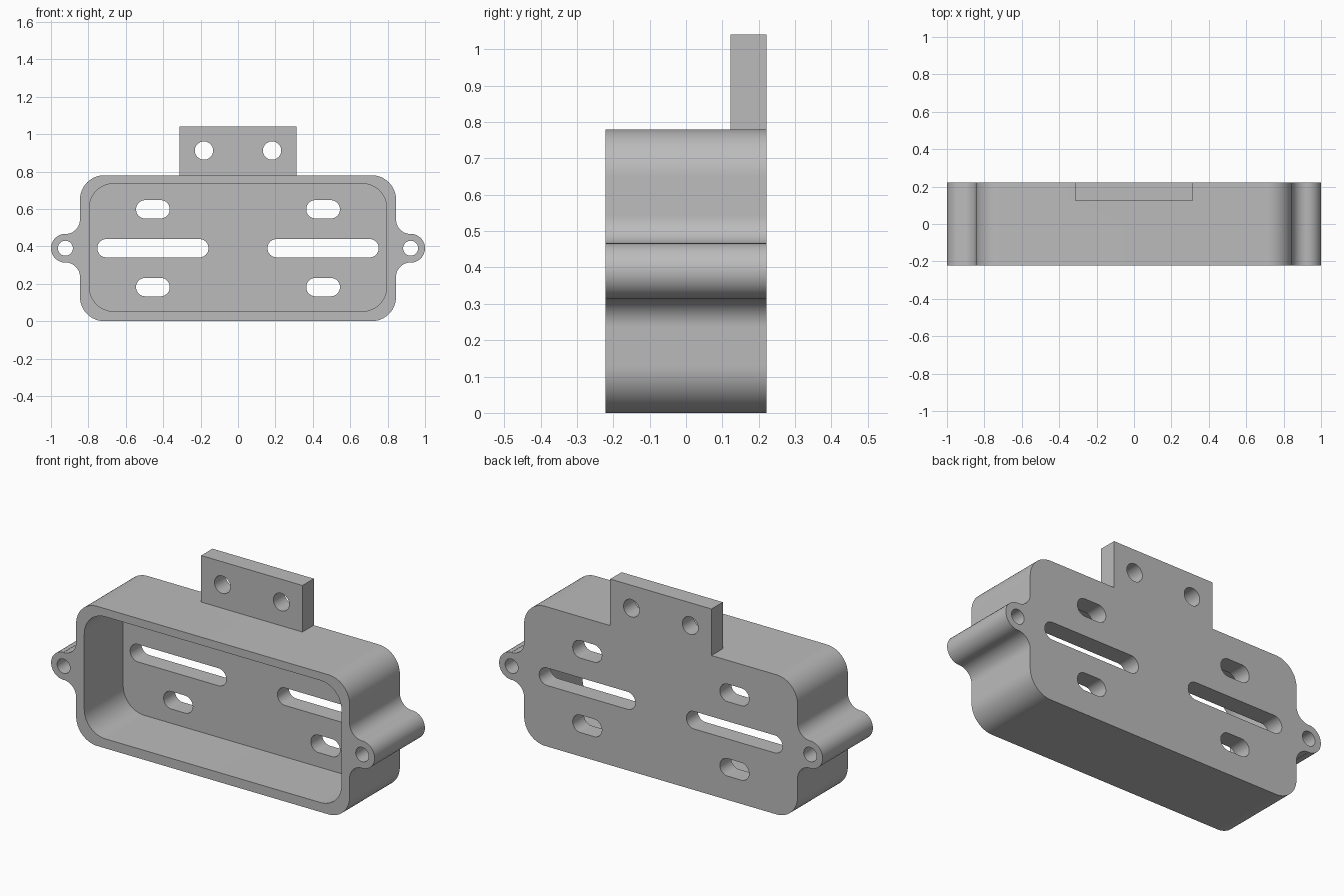
import bpy, bmesh
from math import sin, cos, pi

cube = bpy.data.objects.get("Cube")
if cube:
    bpy.data.objects.remove(cube, do_unlink=True)

FRONT, BACK, FLOOR = -0.222, 0.222, 0.122
MID = 0.39          # mid height of the box

grey = bpy.data.materials.new("light grey")
grey.use_nodes = True
colour = (0.5, 0.5, 0.5, 1)
grey.diffuse_color = colour
grey.node_tree.nodes["Principled BSDF"].inputs["Base Color"].default_value = colour


def arc(cx, cz, r, start, end, n=16):
    """Points on an arc, angles in half turns."""
    angles = [pi * (start + (end - start) * i / n) for i in range(n + 1)]
    return [(cx + r * cos(a), cz + r * sin(a)) for a in angles]


def rounded(cx, cz, hx, hz, r):
    """Rounded rectangle outline."""
    pts = []
    for i, (sx, sz) in enumerate([(1, 1), (-1, 1), (-1, -1), (1, -1)]):
        pts += arc(cx + sx * (hx - r), cz + sz * (hz - r), r, i / 2, (i + 1) / 2)
    return clean(pts)


def clean(pts):
    """Drop repeated neighbouring points."""
    return [p for i, p in enumerate(pts)
            if abs(p[0] - pts[i - 1][0]) + abs(p[1] - pts[i - 1][1]) > 1e-5]


def prism(name, outlines, y0, y1):
    """Extrude outlines in the xz plane from y0 to y1."""
    bm = bmesh.new()
    for pts in outlines:
        face = bm.faces.new([bm.verts.new((x, y0, z)) for x, z in pts])
        ext = bmesh.ops.extrude_face_region(bm, geom=[face])["geom"]
        verts = [g for g in ext if isinstance(g, bmesh.types.BMVert)]
        bmesh.ops.translate(bm, verts=verts, vec=(0, y1 - y0, 0))
    bmesh.ops.recalc_face_normals(bm, faces=bm.faces)
    mesh = bpy.data.meshes.new(name)
    bm.to_mesh(mesh)
    bm.free()
    mesh.materials.append(grey)
    obj = bpy.data.objects.new(name, mesh)
    bpy.context.collection.objects.link(obj)
    return obj


def combine(target, tool, operation):
    """Apply a boolean and remove the tool."""
    tool.hide_render = True
    mod = target.modifiers.new(operation.lower(), "BOOLEAN")
    mod.object, mod.operation, mod.solver = tool, operation, "EXACT"
    bpy.context.view_layer.objects.active = target
    bpy.ops.object.modifier_apply(modifier=mod.name)
    bpy.data.objects.remove(tool, do_unlink=True)


# Outer outline: right half with filleted ear, then mirrored
W, H, R, EAR_X, EAR_R = 0.845, 0.78, 0.13, 0.923, 0.077
half = (arc(W - R, R, R, -0.5, 0)
        + arc(EAR_X, MID - 2 * EAR_R, EAR_X - W, 1, 0.5)
        + arc(EAR_X, MID, EAR_R, -0.5, 0.5)
        + arc(EAR_X, MID + 2 * EAR_R, EAR_X - W, 1.5, 1)
        + arc(W - R, H - R, R, 0, 0.5))
outline = clean(half + [(-x, z) for x, z in reversed(half)])
box = prism("enclosure", [outline], FRONT, BACK)

# Mounting tab above the back plate
tab = [(-0.313, 0.75), (0.313, 0.75), (0.313, 1.04), (-0.313, 1.04)]
combine(box, prism("mounting_tab", [tab], FLOOR, BACK), "UNION")

# Open front pocket
pocket = rounded(0, 0.394, 0.795, 0.341, 0.13)
combine(box, prism("pocket_cutter", [pocket], FRONT - 0.1, FLOOR), "DIFFERENCE")

# Slots in the back plate, holes in ears and tab
holes = []
for s in (-1, 1):
    holes.append(rounded(s * 0.455, MID, 0.297, 0.049, 0.0485))
    for dz in (-0.208, 0.208):
        holes.append(rounded(s * 0.455, MID + dz, 0.09, 0.049, 0.0485))
    holes.append(clean(arc(s * EAR_X, MID, 0.04, 0, 2, 40)))
    holes.append(clean(arc(s * 0.182, 0.912, 0.049, 0, 2, 40)))
combine(box, prism("hole_cutter", holes, FRONT - 0.1, BACK + 0.1), "DIFFERENCE")

# Smooth the rounded walls, keep edges sharp
bpy.ops.object.select_all(action="DESELECT")
box.select_set(True)
bpy.context.view_layer.objects.active = box
bpy.ops.object.shade_smooth_by_angle(angle=pi / 6)
